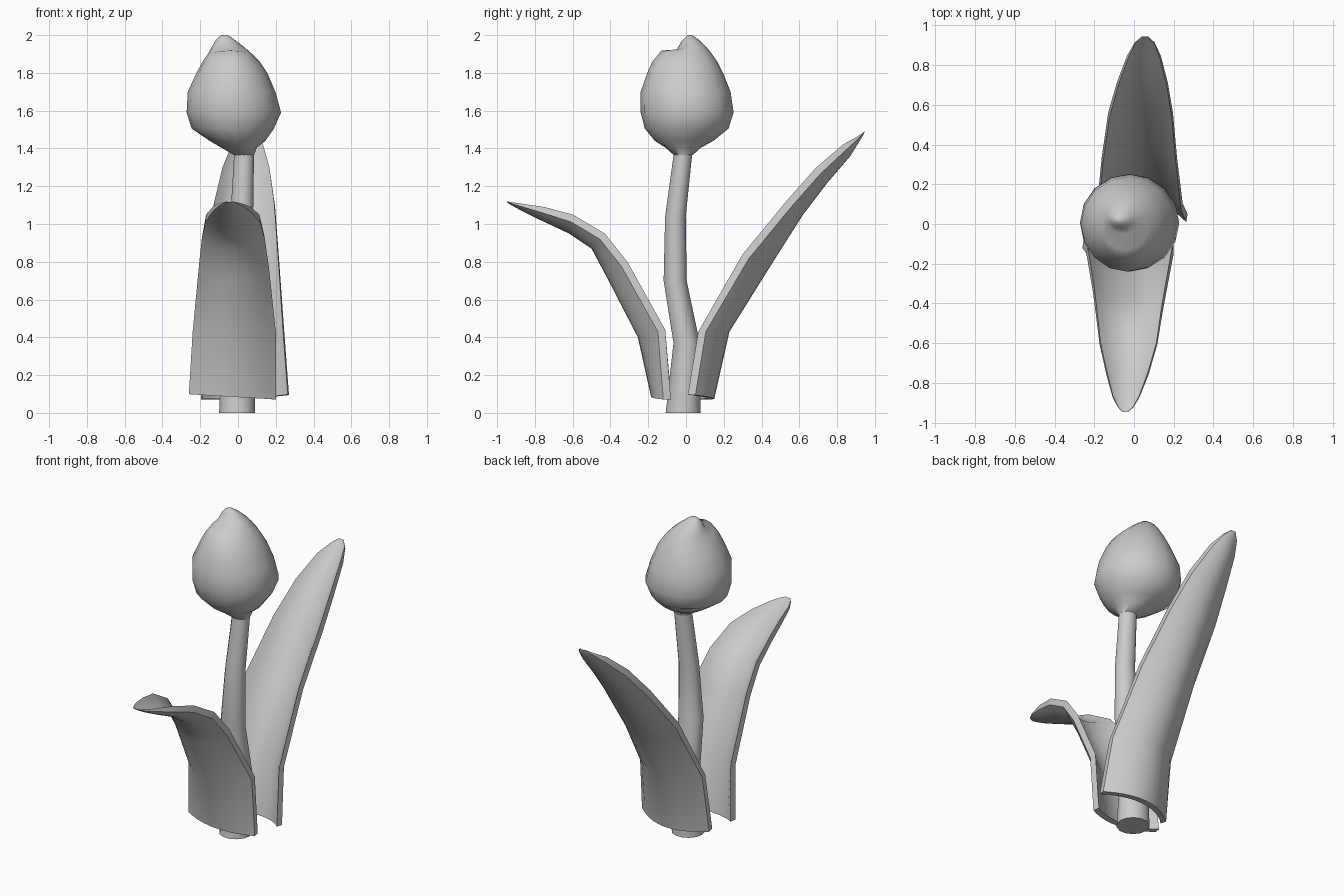
import bpy, bmesh, math

if "Cube" in bpy.data.objects:
    bpy.data.objects.remove(bpy.data.objects["Cube"])

mat = bpy.data.materials.new("light_grey")
mat.diffuse_color = (0.6, 0.6, 0.6, 1)
mat.use_nodes = True
mat.node_tree.nodes["Principled BSDF"].inputs["Base Color"].default_value = mat.diffuse_color


def finish(name, bm, angle):
    bmesh.ops.recalc_face_normals(bm, faces=bm.faces)
    mesh = bpy.data.meshes.new(name)
    bm.to_mesh(mesh)
    bm.free()
    obj = bpy.data.objects.new(name, mesh)
    bpy.context.collection.objects.link(obj)
    mesh.materials.append(mat)
    bpy.ops.object.select_all(action='DESELECT')
    obj.select_set(True)
    bpy.context.view_layer.objects.active = obj
    bpy.ops.object.shade_smooth_by_angle(angle=math.radians(angle))
    return obj


def loft(name, loops, angle):
    """Skin closed loops of points and cap both ends."""
    bm = bmesh.new()
    rows = [[bm.verts.new(p) for p in loop] for loop in loops]
    n = len(rows[0])
    for a, b in zip(rows, rows[1:]):
        for i in range(n):
            j = (i + 1) % n
            bm.faces.new((a[i], a[j], b[j], b[i]))
    bm.faces.new(rows[0])
    bm.faces.new(rows[-1])
    return finish(name, bm, angle)


def ring(z, x0, x1, y0, y1, n, lift=0.0):
    """Oval ring given by its extents; lift raises the front lip."""
    loop = []
    for i in range(n):
        a = 2 * math.pi * i / n
        front = max(0.0, -math.sin(a)) ** 2
        loop.append(((x0 + x1) / 2 + (x1 - x0) / 2 * math.cos(a),
                     (y0 + y1) / 2 + (y1 - y0) / 2 * math.sin(a),
                     z + lift * front))
    return loop


# Stem: gently bent tapering tube
stem = [(0, -.10, .09, -.11, .08), (.37, -.085, .085, -.068, .075),
        (.70, -.07, .08, -.12, .005), (1.04, -.04, .08, -.112, .0),
        (1.38, -.02, .085, -.065, .035), (1.43, -.02, .085, -.065, .035)]
loft("stem", [ring(*s, 14) for s in stem], 50)

# Flower bud: closed petals with a front lip below the rear tip
bud = [(1.365, -.02, .085, -.065, .035, 0), (1.405, -.09, .10, -.11, .08, 0),
       (1.44, -.15, .145, -.165, .145, 0), (1.505, -.245, .19, -.218, .225, 0),
       (1.59, -.272, .228, -.24, .252, 0), (1.70, -.266, .198, -.24, .236, 0),
       (1.80, -.22, .155, -.205, .196, 0), (1.86, -.187, .115, -.178, .165, 0),
       (1.90, -.16, .075, -.13, .138, .018), (1.935, -.14, .035, -.05, .11, -.012),
       (1.97, -.12, -.01, -.022, .075, 0), (1.992, -.10, -.04, 0, .045, 0),
       (2.0, -.085, -.06, .01, .03, 0)]
loft("flower_bud", [ring(*b[:5], 16, b[5]) for b in bud], 60)


def leaf(name, stations, tilt):
    """Thick curled blade: spine (y, z), rim (y, z), centre x, half width."""
    steps = 10
    loops = []
    for k, (oy, oz, iy, iz, cx, hw) in enumerate(stations):
        dy, dz = iy - oy, iz - oz
        t = min(0.45, 0.04 / math.hypot(dy, dz))
        us = [-1 + 2 * i / steps for i in range(steps + 1)]
        loop = []
        for side, row in ((0, us), (t, us[::-1])):
            for u in row:
                d = side + (1 - t) * u * u
                w = hw * (0.97 if side and abs(u) == 1 else 1)
                skew = tilt * u if k == 0 else 0
                loop.append((cx + w * u, oy + dy * d, oz + dz * d + skew))
        loops.append(loop)
    return loft(name, loops, 50)


# Front leaf: shorter blade that droops outward
leaf("front_leaf", [
    (-.185, .085, -.08, .085, -.03, .23), (-.255, .40, -.11, .44, -.02, .22),
    (-.42, .72, -.31, .80, -.022, .185), (-.50, .87, -.43, .95, -.025, .167),
    (-.62, .95, -.60, 1.05, -.028, .145), (-.78, 1.025, -.75, 1.09, -.033, .105),
    (-.88, 1.075, -.865, 1.107, -.04, .068), (-.925, 1.10, -.92, 1.115, -.042, .04),
    (-.947, 1.113, -.947, 1.12, -.045, .015)], -.014)

# Back leaf: taller blade
leaf("back_leaf", [
    (.15, .075, .01, .085, .037, .233), (.23, .43, .065, .43, .03, .215),
    (.43, .75, .30, .84, .027, .19), (.62, 1.05, .53, 1.12, .033, .163),
    (.75, 1.22, .69, 1.30, .042, .128), (.87, 1.36, .83, 1.42, .05, .085),
    (.92, 1.44, .91, 1.465, .054, .05), (.945, 1.483, .945, 1.49, .055, .015)], .012)
